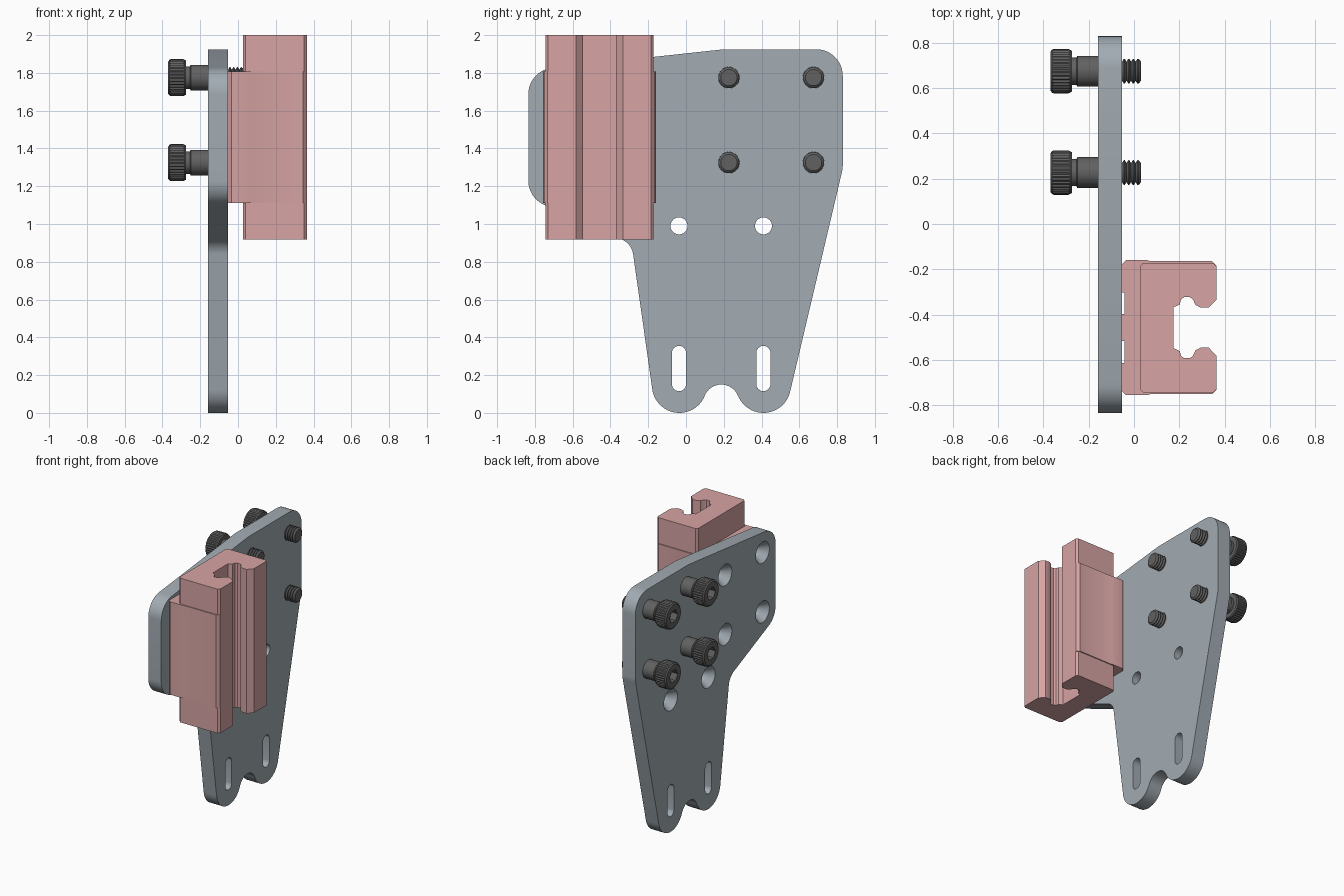
import bpy, bmesh
from math import sin, cos, pi, radians

if "Cube" in bpy.data.objects:
    bpy.data.objects.remove(bpy.data.objects["Cube"])


def arc(cy, cz, r, a0, a1, n=12):
    return [(cy + r * cos(radians(a0 + (a1 - a0) * i / n)),
             cz + r * sin(radians(a0 + (a1 - a0) * i / n))) for i in range(n + 1)]


def prism(bm, pts, place, lo, hi):
    """Extrude a closed outline; place(u, v, h) gives the 3D position."""
    a = [bm.verts.new(place(u, v, lo)) for u, v in pts]
    b = [bm.verts.new(place(u, v, hi)) for u, v in pts]
    bm.faces.new(a)
    bm.faces.new(b[::-1])
    for i in range(len(pts)):
        j = (i + 1) % len(pts)
        bm.faces.new((a[i], a[j], b[j], b[i]))


def lathe(bm, prof, y=0, z=0, segs=36):
    """Turn (x, radius, mode) about the x axis; mode: 0 round, 1 knurled, 2 hexagonal."""
    rings = []
    for x, r, mode in prof:
        ring = []
        for j in range(segs):
            t = 2 * pi * j / segs
            q = r
            if mode == 1:
                q = r * (1 - 0.06 * (j % 2))
            elif mode == 2:
                q = r * cos(pi / 6) / cos(t % (pi / 3) - pi / 6)
            ring.append(bm.verts.new((x, y + q * cos(t), z + q * sin(t))))
        rings.append(ring)
    for a, b in zip(rings, rings[1:]):
        for j in range(segs):
            k = (j + 1) % segs
            bm.faces.new((a[j], a[k], b[k], b[j]))
    bm.faces.new(rings[0])
    bm.faces.new(rings[-1][::-1])


def finish(bm, name, mat=None):
    bmesh.ops.recalc_face_normals(bm, faces=bm.faces)
    me = bpy.data.meshes.new(name)
    bm.to_mesh(me)
    bm.free()
    ob = bpy.data.objects.new(name, me)
    bpy.context.collection.objects.link(ob)
    if mat:
        me.materials.append(mat)
    return ob


def smooth(ob):
    bpy.ops.object.select_all(action='DESELECT')
    ob.select_set(True)
    bpy.context.view_layer.objects.active = ob
    bpy.ops.object.shade_smooth_by_angle(angle=radians(30))


def material(name, rgb):
    m = bpy.data.materials.new(name)
    m.diffuse_color = (*rgb, 1)
    m.use_nodes = True
    m.node_tree.nodes["Principled BSDF"].inputs["Base Color"].default_value = m.diffuse_color
    return m


steel = material("plate_grey", (0.36, 0.41, 0.45))
dark = material("screw_grey", (0.12, 0.12, 0.12))
pink = material("carriage_pink", (0.68, 0.37, 0.37))

BACK, FRONT = -0.16, -0.053
YZ = lambda y, z, x: (x, y, z)

# mounting plate outline
outline = (arc(-.035, .145, .145, 188, 338, 24) + arc(.187, .055, .095, 158, 22, 16)
           + arc(.41, .145, .145, 202, 346.7, 24) + arc(.69, 1.31, .14, -13.3, 0, 3)
           + arc(.69, 1.785, .14, 0, 90) + [(.2, 1.925)]
           + arc(-.695, 1.687, .14, 96.2, 180) + arc(-.695, 1.23, .14, 180, 247)
           + arc(-.379, .826, .1, 67, 8))
bm = bmesh.new()
prism(bm, outline, YZ, BACK, FRONT)
plate = finish(bm, "mounting_plate", steel)

# holes: countersunk from the back, plain for the screws, and two slots
screw_spots = [(y, z) for y in (.227, .675) for z in (1.325, 1.775)]
sunk_spots = [(y, z) for y in (-.68, -.235) for z in (1.235, 1.68)]
sunk_spots += [(-.037, .99), (.41, .99)]
bm = bmesh.new()
for y, z in sunk_spots:
    lathe(bm, [(BACK - .01, .083, 0), (BACK, .08, 0), (-.105, .045, 0), (FRONT + .02, .045, 0)], y, z)
for y, z in screw_spots:
    lathe(bm, [(BACK - .02, .056, 0), (FRONT + .02, .056, 0)], y, z)
for y in (-.037, .41):
    slot = arc(y, .3175, .0375, 0, 180) + arc(y, .1525, .0375, 180, 360)
    prism(bm, slot, YZ, BACK - .02, FRONT + .02)
cutter = finish(bm, "hole_cutter")
cutter.hide_render = True
mod = plate.modifiers.new("holes", 'BOOLEAN')
mod.operation, mod.solver, mod.object = 'DIFFERENCE', 'EXACT', cutter
bpy.context.view_layer.objects.active = plate
bpy.ops.object.modifier_apply(modifier=mod.name)
bpy.data.objects.remove(cutter)
smooth(plate)

# rail carriage: half sections (x, distance from its centre plane), mirrored
CY = -.458
channel = [(.365, .125), (.33, .088), (.295, .088), (.272, .1), (.26, .125), (.247, .135),
           (.222, .135), (.208, .125), (.202, .103), (.175, .09)]
body_half = [(-.053, .06), (-.042, .06), (-.042, .155), (-.053, .155), (-.053, .28),
             (-.035, .298), (.06, .298), (.07, .294), (.345, .294), (.365, .274)] + channel
cap_half = [(.027, .272), (.04, .2865), (.35, .2865), (.365, .272)] + channel


def carriage_part(name, half, lo, hi):
    b = bmesh.new()
    full = half + [(x, -d) for x, d in reversed(half)]
    prism(b, full, lambda x, d, h: (x, CY + d, h), lo, hi)
    smooth(finish(b, name, pink))


carriage_part("carriage_body", body_half, 1.11, 1.807)
carriage_part("carriage_lower_cap", cap_half, .918, 1.11)
carriage_part("carriage_upper_cap", cap_half, 1.807, 2.0)

# socket head screws: hex socket, knurled head, neck, shoulder, thread
prof = [(-.32, .048, 2), (-.37, .048, 2), (-.37, .085, 0), (-.362, .095, 0), (-.355, .098, 1),
        (-.29, .098, 1), (-.283, .095, 0), (-.275, .09, 0), (-.275, .06, 0), (-.255, .06, 0),
        (-.25, .068, 0), (BACK, .068, 0), (BACK, .055, 0), (FRONT - .005, .055, 0)]
for i in range(4):
    x = FRONT + i * .02
    prof += [(x, .042, 0), (x + .008, .055, 0), (x + .012, .055, 0)]
prof += [(.025, .05, 0), (.03, .043, 0)]
bm = bmesh.new()
lathe(bm, prof, segs=72)
first = finish(bm, "screw_1", dark)
smooth(first)
for i, (y, z) in enumerate(screw_spots):
    ob = first
    if i:
        ob = bpy.data.objects.new(f"screw_{i + 1}", first.data)
        bpy.context.collection.objects.link(ob)
    ob.location = (0, y, z)
